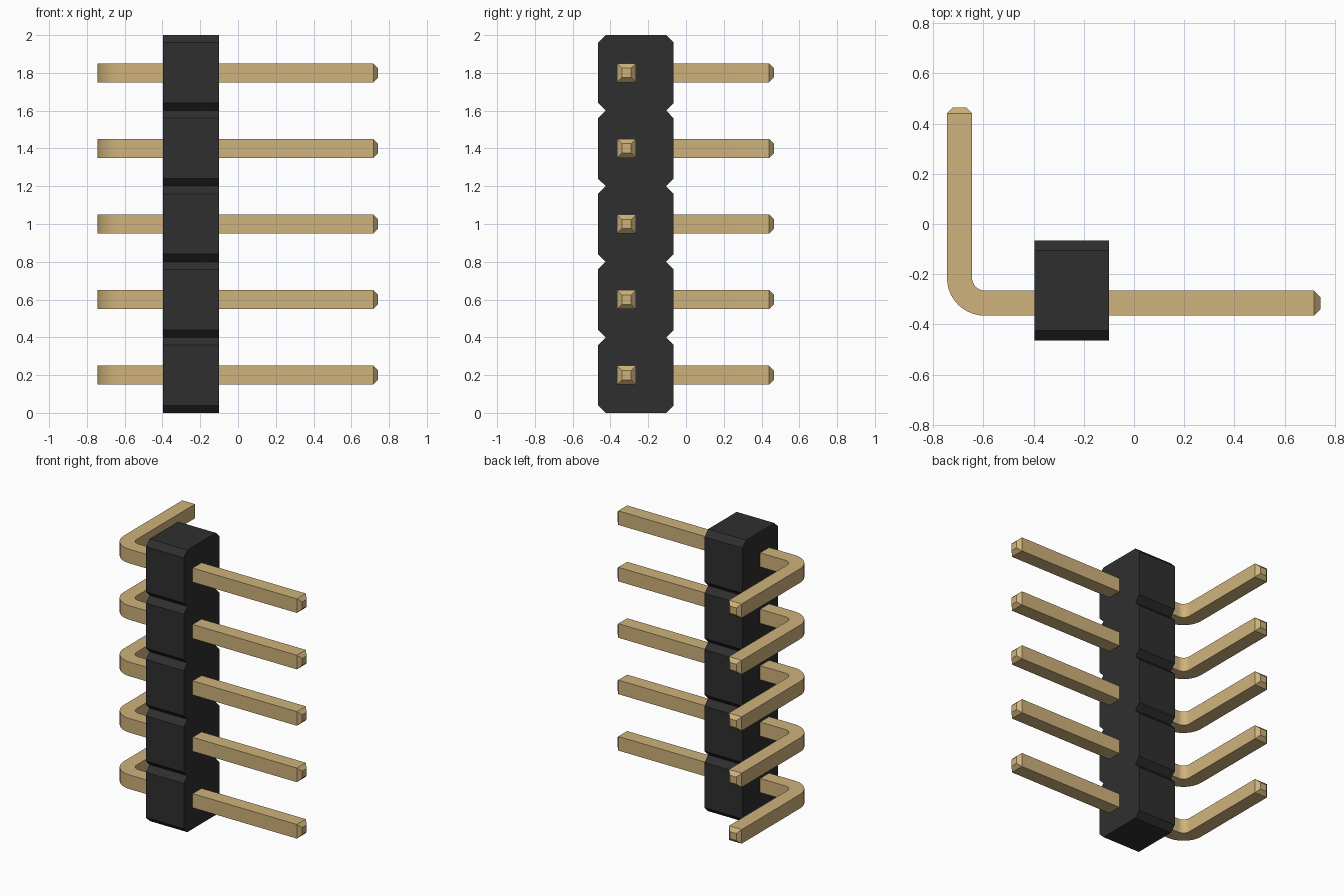
import bpy, bmesh, math
from mathutils import Vector

if "Cube" in bpy.data.objects:
    bpy.data.objects.remove(bpy.data.objects["Cube"], do_unlink=True)

COUNT, PITCH = 5, 0.4
HALF = 0.05                      # half the pin thickness
PIN_Y, LEG_X = -0.315, -0.695    # centre lines of the pin and its bent leg
END = Vector((0.742, 0.465))     # tips of the straight end and of the leg
TIP, BEND = 0.025, 0.1


def material(name, color):
    mat = bpy.data.materials.new(name)
    mat.use_nodes = True
    mat.diffuse_color = (*color, 1)
    bsdf = mat.node_tree.nodes["Principled BSDF"]
    bsdf.inputs["Base Color"].default_value = (*color, 1)
    bsdf.inputs["Roughness"].default_value = 0.6
    return mat


def finish(bm, name, mat):
    bmesh.ops.recalc_face_normals(bm, faces=bm.faces)
    mesh = bpy.data.meshes.new(name)
    bm.to_mesh(mesh)
    bm.free()
    mesh.materials.append(mat)
    obj = bpy.data.objects.new(name, mesh)
    bpy.context.collection.objects.link(obj)
    return obj


black = material("black plastic", (0.028, 0.028, 0.028))
gold = material("dull gold", (0.62, 0.445, 0.198))

# Housing: a notched profile, one chamfered cell per pin, extruded along x
x0, x1, y0, y1, c = -0.397, -0.1, -0.465, -0.065, 0.04
front, back = [], []
for i in range(COUNT):
    low, high = i * PITCH, (i + 1) * PITCH
    front += [(y0 + c, low), (y0, low + c), (y0, high - c)]
    back += [(y1 - c, low), (y1, low + c), (y1, high - c)]
front.append((y0 + c, COUNT * PITCH))
back.append((y1 - c, COUNT * PITCH))
bm = bmesh.new()
face = bm.faces.new([bm.verts.new((x0, y, z)) for y, z in front + back[::-1]])
side = bmesh.ops.extrude_face_region(bm, geom=[face])
bmesh.ops.translate(bm, vec=(x1 - x0, 0, 0),
                    verts=[v for v in side["geom"] if isinstance(v, bmesh.types.BMVert)])
finish(bm, "housing", black)

# Path stations of a pin: centre, sideways direction, half size
across, along = Vector((0, 1)), Vector((1, 0))
stations = [(Vector((END.x, PIN_Y)), across, HALF / 2),
            (Vector((END.x - TIP, PIN_Y)), across, HALF)]
centre = Vector((LEG_X + BEND, PIN_Y + BEND))
STEPS = 10
for k in range(STEPS + 1):
    a = math.radians(90) * k / STEPS
    inward = Vector((math.sin(a), math.cos(a)))
    stations.append((centre - inward * BEND, inward, HALF))
stations += [(Vector((LEG_X, END.y - TIP)), along, HALF),
             (Vector((LEG_X, END.y)), along, HALF / 2)]


# Pin: a square section swept along the stations, with tapered tips
def add_pin(index):
    z = PITCH * (index + 0.5)
    bm = bmesh.new()
    rings = []
    for mid, inward, h in stations:
        ring = []
        for u, w in ((-1, -1), (1, -1), (1, 1), (-1, 1)):
            p = mid + inward * h * u
            ring.append(bm.verts.new((p.x, p.y, z + h * w)))
        rings.append(ring)
    for a, b in zip(rings, rings[1:]):
        for j in range(4):
            n = (j + 1) % 4
            bm.faces.new((a[j], a[n], b[n], b[j]))
    bm.faces.new(rings[0])
    bm.faces.new(rings[-1])
    return finish(bm, f"pin_{index + 1}", gold)


pins = [add_pin(i) for i in range(COUNT)]
bpy.ops.object.select_all(action="DESELECT")
for pin in pins:
    pin.select_set(True)
bpy.context.view_layer.objects.active = pins[0]
bpy.ops.object.shade_smooth_by_angle(angle=math.radians(25))
